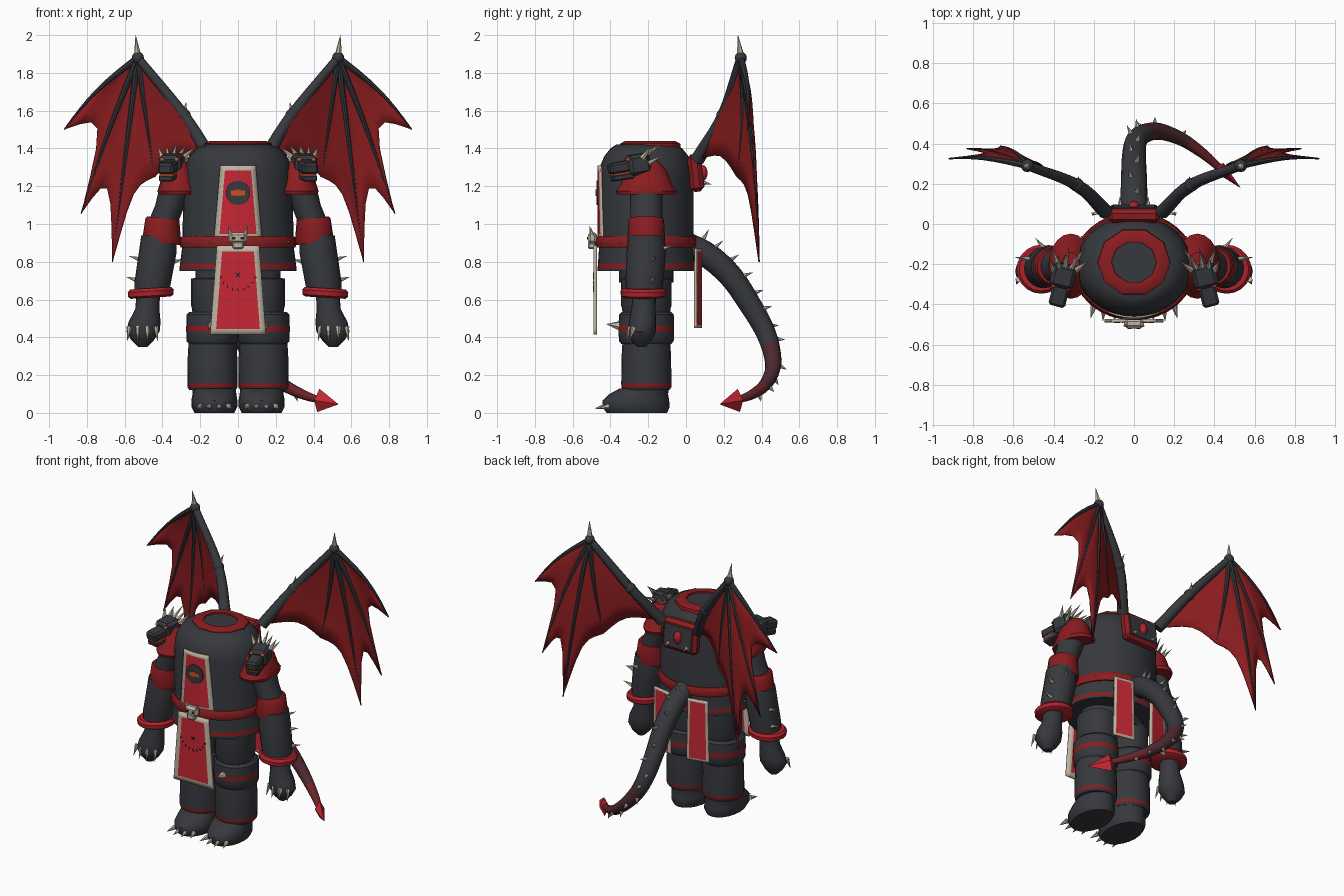
import bpy, bmesh, math
from mathutils import Vector, Matrix

cube = bpy.data.objects.get("Cube")
if cube:
    bpy.data.objects.remove(cube)


def material(name, *rgb):
    m = bpy.data.materials.new(name)
    m.use_nodes = True
    m.diffuse_color = (*rgb, 1)
    m.node_tree.nodes["Principled BSDF"].inputs["Base Color"].default_value = (*rgb, 1)
    return m


CHARCOAL = material("charcoal", .038, .04, .047)
BLACK = material("black", .015, .015, .017)
RED = material("dark red", .26, .012, .014)
BRIGHT = material("bright red", .42, .016, .025)
CRIMSON = material("crimson", .57, .02, .035)
BONE = material("bone", .52, .46, .36)
ORANGE = material("ember orange", .6, .08, .015)
MAROON = material("maroon", .07, .022, .028)
DEEP = material("deep red", .14, .017, .022)


def finish(name, bm, mats, angle=40):
    bmesh.ops.recalc_face_normals(bm, faces=bm.faces)
    me = bpy.data.meshes.new(name)
    bm.to_mesh(me)
    bm.free()
    for m in mats:
        me.materials.append(m)
    me.shade_smooth()
    me.set_sharp_from_angle(angle=math.radians(angle))
    ob = bpy.data.objects.new(name, me)
    bpy.context.collection.objects.link(ob)
    return ob


def skin(bm, rings, idx=None, caps=True):
    loops = [[bm.verts.new(p) for p in r] for r in rings]
    n = len(loops[0])
    for k, (a, b) in enumerate(zip(loops, loops[1:])):
        for i in range(n):
            f = bm.faces.new((a[i], a[(i + 1) % n], b[(i + 1) % n], b[i]))
            f.material_index = idx[k] if idx else 0
    if caps:
        bm.faces.new(loops[0])
        bm.faces.new(loops[-1])


def loft(name, rings, mats, idx=None, n=24, tilt=0, caps=True):
    """Stack of ellipses, each given as x, y, z, x radius, y radius."""
    bm = bmesh.new()
    turn = [2 * math.pi * i / n for i in range(n)]
    skin(bm, [[(x + rx * math.cos(a), y + ry * math.sin(a), z + tilt * rx * math.cos(a))
               for a in turn] for x, y, z, rx, ry in rings], idx, caps)
    return finish(name, bm, mats)


def sweep(bm, pts, radii, n, idx=None):
    pts = [Vector(p) for p in pts]
    tan = [(pts[min(i + 1, len(pts) - 1)] - pts[max(i - 1, 0)]).normalized() for i in range(len(pts))]
    side, rings = tan[0].orthogonal().normalized(), []
    for i, p in enumerate(pts):
        if i:
            side = tan[i - 1].rotation_difference(tan[i]) @ side
        other = tan[i].cross(side)
        rings.append([p + radii[i] * (side * math.cos(a) + other * math.sin(a))
                      for a in (2 * math.pi * k / n for k in range(n))])
    skin(bm, rings, idx)


def tube(name, pts, radii, mats, n=10, idx=None):
    bm = bmesh.new()
    sweep(bm, pts, radii, n, idx)
    return finish(name, bm, mats)


def spikes(name, items):
    """Bone cones given as base, offset to tip, radius."""
    bm = bmesh.new()
    for base, off, r in items:
        base = Vector(base)
        sweep(bm, [base, base + Vector(off)], [r, r * .04], 6)
    return finish(name, bm, [BONE])


def smooth_path(pts, steps=5):
    p = [Vector(q) for q in pts]
    p = [2 * p[0] - p[1]] + p + [2 * p[-1] - p[-2]]
    out = []
    for a, b, c, d in zip(p, p[1:], p[2:], p[3:]):
        for t in (k / steps for k in range(steps)):
            out.append(.5 * (2 * b + (c - a) * t + (2 * a - 5 * b + 4 * c - d) * t * t
                             + (3 * b - a - 3 * c + d) * t ** 3))
    return out + [p[-2]]


def box(name, loc, size, mat, rot=Matrix(), bevel=.01):
    bm = bmesh.new()
    bmesh.ops.create_cube(bm, size=1, matrix=Matrix.Diagonal((*size, 1)))
    if bevel:
        bmesh.ops.bevel(bm, geom=bm.edges[:], offset=bevel, segments=1, affect='EDGES')
    bm.transform(Matrix.Translation(loc) @ rot)
    return finish(name, bm, [mat], 20)


def ball(name, loc, size, mat):
    bm = bmesh.new()
    bmesh.ops.create_uvsphere(bm, u_segments=12, v_segments=8, radius=1)
    bm.transform(Matrix.Translation(loc) @ Matrix.Diagonal((*size, 1)))
    return finish(name, bm, [mat])


def banner(name, cx, z0, z1, w0, w1, frame, thick, depth):
    """Hanging cloth around cx with a bone border; depth gives y for each x."""
    bm = bmesh.new()
    grid = []
    for z in (z0, z0 + frame, z1 - frame, z1):
        w = w0 + (w1 - w0) * (z - z0) / (z1 - z0)
        v = w - frame
        grid.append([bm.verts.new((cx + x, depth(cx + x), z)) for x in (-w, -v, -v / 2, 0, v / 2, v, w)])
    for r in range(3):
        for c in range(6):
            f = bm.faces.new((grid[r][c], grid[r][c + 1], grid[r + 1][c + 1], grid[r + 1][c]))
            f.material_index = int(r == 1 and 0 < c < 5)
    ob = finish(name, bm, [BONE, CRIMSON])
    solid = ob.modifiers.new("thickness", 'SOLIDIFY')
    solid.thickness, solid.offset = thick, 0


CY = -.21  # depth of the body axis

# Torso, collar, belt
loft("torso", [(0, CY, z, rx, ry) for z, rx, ry in (
    (.75, .31, .258), (.765, .31, .258), (.79, .307, .256), (.88, .295, .25), (1.25, .288, .25),
    (1.31, .28, .243), (1.36, .257, .222), (1.4, .22, .19), (1.42, .17, .16))],
    [CHARCOAL, RED], [0, 1] + [0] * 6, 32)
loft("collar", [(0, -.19, z, r, r * .93) for z, r in (
    (1.395, .185), (1.425, .18), (1.44, .15), (1.435, .112), (1.41, .11))],
    [RED], n=10, caps=False)
loft("neck_opening", [(0, -.185, z, .114, .112) for z in (1.41, 1.424)], [CHARCOAL], n=10)
loft("belt", [(0, CY, z, r, r - .038) for z, r in ((.875, .303), (.885, .308), (.925, .304), (.935, .297))],
     [RED], n=32)
loft("hips", [(0, CY, z, .225, .145) for z in (.69, .77)], [CHARCOAL])
spikes("belt_studs", [((.302 * math.sin(a), CY - .262 * math.cos(a), .905),
                       (.014 * math.sin(a), -.014 * math.cos(a), 0), .009)
                      for a in (s * (.5 + .55 * k) for s in (1, -1) for k in range(5))])

# Cloth banners and emblem
banner("chest_banner", 0, .92, 1.31, .126, .093, .027, .009, lambda x: CY - .254 * math.sqrt(1 - (x / .29) ** 2))
banner("front_loincloth", 0, .415, .885, .148, .112, .03, .018, lambda x: -.481)
for s, tag in ((1, "left_"), (-1, "right_")):
    banner(tag + "back_loincloth", s * .136, .45, .87, .074, .066, .016, .014,
           lambda x: .064 - .2 * (abs(x) - .136))
facing = Matrix.Rotation(math.pi / 2, 4, 'X')
disc = loft("emblem_disc", [(0, 0, z, .064, .064) for z in (0, .008)], [CHARCOAL], n=20)
disc.matrix_world = Matrix.Translation((0, -.466, 1.165)) @ facing
for s in (-1, 0, 1):
    box("emblem_mark", (s * .024, -.475, 1.165), (.024, .006, .026 if s else .034), ORANGE, bevel=0)
for k in range(9):
    a = math.pi * (1.1 + .1 * k)
    box("rune_stroke", (.095 * math.cos(a), -.491, .745 + .095 * math.sin(a)), (.018, .004, .005),
        BLACK, Matrix.Rotation(-a - .5, 4, 'Y'), 0)
for a in (.8, -.8):
    box("rune_cross", (0, -.491, .73), (.03, .004, .005), BLACK, Matrix.Rotation(a, 4, 'Y'), 0)

# Skull buckle
box("skull_buckle", (0, -.495, .925), (.095, .05, .062), BONE, bevel=.015)
box("skull_jaw", (0, -.5, .888), (.058, .04, .04), BONE, bevel=.008)
for x in (-.022, .022):
    box("skull_eye", (x, -.52, .925), (.018, .006, .014), BLACK, bevel=0)
spikes("skull_horns", [((s * .038, -.5, .945), (s * .014, -.01, .045), .013) for s in (1, -1)])

# Back plate with gem
lean = Matrix.Rotation(.12, 4, 'X')
box("back_plate", (0, .05, 1.27), (.26, .07, .2), RED, lean, .02)
box("back_plate_inset", (0, .083, 1.27), (.21, .012, .15), CHARCOAL, lean, .003)
ball("back_gem", (0, .09, 1.27), (.028, .024, .042), BRIGHT)
spikes("back_plate_spikes", [((x, .085, 1.22), (0, .05, -.01), .014) for x in (-.07, .07)])

# Tail
path = smooth_path([(0, .0, .89), (0, .12, .83), (0, .24, .72), (0, .335, .58), (.01, .41, .45), (.05, .45, .34),
                    (.13, .46, .24), (.24, .42, .15), (.35, .345, .095), (.44, .265, .065)])
count = len(path)
radii = [.069 - .053 * (i / (count - 1)) ** 1.6 for i in range(count)]
tube("tail", path, radii, [CHARCOAL, MAROON, DEEP], 14,
     [0 if i < 24 else 1 if i < 36 else 2 for i in range(count - 1)])
barb = loft("tail_barb", [(0, 0, z, r * .5, r) for z, r in ((-.015, .02), (0, .062), (.145, .002))], [CRIMSON], n=4)
barb.matrix_world = Matrix.Translation((.425, .28, .066)) @ \
    Vector((.105, -.1, -.02)).to_track_quat('Z', 'Y').to_matrix().to_4x4()
ridge = []
for i in range(5, count - 5, 3):
    t = (path[i + 1] - path[i]).normalized()
    out = path[i] - Vector((0, .3, .55)) if i > 18 else Vector((0, .5, 1))
    out = Matrix.Rotation(.5 * (i % 2) - .25, 3, t) @ (out - out.dot(t) * t).normalized()
    ridge.append((path[i] + out * radii[i] * .9, out * (.06 - .0008 * i) + t * .012, .013))
spikes("tail_spikes", ridge + [((0, .08, .9), (0, .04, .07), .018)])

for s, tag in ((1, "left_"), (-1, "right_")):
    def side(p):
        return Vector((s * p[0], p[1], p[2]))

    def limb(name, x, rows, mats, idx=None, tilt=0):
        return loft(tag + name, [(s * (x + dx), CY + dy, z, rx, ry) for dx, dy, z, rx, ry in rows],
                    mats, idx, 20, s * tilt)

    def side_spikes(name, items):
        return spikes(tag + name, [(side(b), side(o), r) for b, o, r in items])

    # Leg
    limb("boot", .125, [(0, -.05, 0, .105, .16), (0, -.055, .03, .121, .178), (0, -.055, .065, .122, .176),
                        (0, -.04, .1, .116, .155), (0, -.01, .13, .114, .13)], [CHARCOAL])
    limb("shin", .135, [(0, 0, z, r, r) for z, r in (
        (.12, .122), (.135, .132), (.155, .133), (.3, .131), (.4, .125))], [CHARCOAL, RED], [0, 1, 0, 0])
    limb("knee_guard", .135, [(0, 0, z, r - .008, r) for z, r in (
        (.365, .132), (.38, .145), (.43, .147), (.46, .147), (.52, .145), (.535, .13))],
        [CHARCOAL, RED], [0, 0, 1, 0, 0])
    limb("thigh", .125, [(0, 0, z, r, r + .01) for z, r in (
        (.5, .115), (.55, .118), (.57, .124), (.71, .124), (.715, .1), (.77, .095))], [CHARCOAL])
    side_spikes("knee_spike", [((.135, -.34, .46), (0, -.08, .01), .03)])
    side_spikes("toe_claws", [((.125 + x, -.425 + 3 * x * x, .035), (x * .2, -.06, -.012), .017)
                              for x in (-.075, -.025, .025, .075)])

    # Arm and hand
    limb("shoulder_pad", .315, [(0, 0, z, rx, ry) for z, rx, ry in (
        (1.155, .105, .155), (1.175, .112, .162), (1.21, .1, .135), (1.28, .08, .11), (1.33, .045, .07))], [RED])
    limb("upper_arm", .35, [(-.02, 0, 1.2, .085, .09), (.01, 0, 1.1, .078, .085), (.05, 0, 1, .08, .085)],
         [CHARCOAL])
    limb("elbow_band", .4, [(-.005, 0, 1.03, .086, .09), (0, 0, 1.02, .09, .094), (.003, 0, .92, .102, .1),
                            (.005, 0, .9, .097, .096)], [RED], tilt=.12)
    limb("forearm", .42, [(0, 0, .94, .092, .095), (.005, 0, .85, .1, .105), (.03, -.01, .7, .097, .1),
                          (.037, -.01, .63, .09, .095)], [CHARCOAL])
    limb("wrist_ring", .462, [(0, -.015, z, r, r) for z, r in (
        (.61, .105), (.62, .12), (.645, .122), (.66, .108))], [BRIGHT], tilt=-.06)
    limb("hand", .475, [(0, -.01, .63, .062, .062), (.005, -.015, .55, .064, .064), (.02, -.02, .48, .085, .072),
                        (.028, -.025, .43, .088, .075), (.03, -.025, .385, .06, .055), (.03, -.025, .35, .025, .025)],
         [CHARCOAL])
    side_spikes("hand_claws", [((.505 + x, -.295 + 4 * x * x, .455), (x * .15, -.025, -.075), .015)
                               for x in (-.07, -.024, .024, .07)])
    side_spikes("forearm_spikes", [((.505 + .15 * (.85 - z), -.175, z), (.065, .01, .02), .015)
                                   for z in (.7, .81)]
                + [((.345, -.2, .8), (-.05, 0, .01), .014), ((.45, -.12, .87), (.04, .05, .015), .014)])

    # Beast head on the shoulder
    turn = Matrix.Rotation(s * .25, 4, 'Z') @ Matrix.Rotation(.15, 4, 'X')
    box(tag + "beast_skull", side((.35, -.255, 1.315)), (.12, .12, .11), CHARCOAL, turn, .018)
    box(tag + "beast_snout", side((.37, -.345, 1.3)), (.085, .13, .06), CHARCOAL, turn, .012)
    box(tag + "beast_jaw", side((.368, -.335, 1.25)), (.078, .12, .032), CHARCOAL, turn, .006)
    box(tag + "beast_mouth", side((.366, -.335, 1.267)), (.074, .12, .012), ORANGE, turn, 0)
    for x in (.325, .4):
        ball(tag + "beast_eye", side((x, -.312 + .2 * (x - .36), 1.34)), (.013, .014, .01), ORANGE)
    side_spikes("beast_horns", [((.345 + x, -.23, 1.35), (x * .8 - .02, .1 - abs(x), .075 - abs(x) * .3), .017)
                                for x in (-.055, -.028, 0, .028, .055)]
                + [((.34 + x, -.2, 1.32), (x - .015, .08, .045), .015) for x in (-.04, 0, .04)])

    # Wing
    knuckle, elbow, root = (Vector(p) for p in ((.53, .29, 1.88), (.285, .195, 1.575), (.14, .06, 1.34)))
    tips = [Vector(p) for p in ((.92, .325, 1.5), (.83, .375, 1.055), (.665, .387, .8), (.44, .27, 1.25))]
    dips = [Vector(p) for p in ((.7, .35, 1.58), (.675, .37, 1.275), (.555, .33, 1.2), (.33, .19, 1.38))]
    ends = tips + [root]

    def web(p, t, w):
        swell = math.sin(math.pi * t)
        return side(knuckle.lerp(p, t) + Vector((.02 * w, .02, .016 * w)) * swell)

    outline = []
    for a, c, b in zip(ends, dips, ends[1:]):
        outline += [a * (1 - t) ** 3 + c * 3 * t * (1 - t) + b * t ** 3 for t in (0, .15, .3, .5, .7, .85)]
    outline += [root, elbow]
    bm = bmesh.new()
    rows = [[bm.verts.new(web(p, t / 6, max(0, 1 - k / 12))) for t in range(1, 7)]
            for k, p in enumerate(outline)]
    hub = bm.verts.new(side(knuckle))
    for a, b in zip(rows, rows[1:]):
        bm.faces.new((hub, a[0], b[0]))
        for i in range(5):
            bm.faces.new((a[i], a[i + 1], b[i + 1], b[i]))
    sheet = finish(tag + "wing_membrane", bm, [RED])
    solid = sheet.modifiers.new("thickness", 'SOLIDIFY')
    solid.thickness, solid.offset = .008, 0
    for k, tip in enumerate(tips):
        tube(tag + "wing_finger", [web(tip, t / 8, max(0, 1 - k / 2)) for t in range(9)],
             [.018 - .0018 * t for t in range(9)], [CHARCOAL], 8)
    arm = smooth_path([side(p) for p in (root, elbow, knuckle)])
    tube(tag + "wing_arm", arm, [.037 - .0014 * i for i in range(len(arm))], [CHARCOAL])
    ball(tag + "wing_elbow", side(elbow), (.035, .035, .035), CHARCOAL)
    ball(tag + "wing_knuckle", side(knuckle), (.032, .032, .032), CHARCOAL)
    side_spikes("wing_spikes", [(knuckle, (.012, -.015, .12), .022), (elbow, (-.01, .04, .07), .018)])
